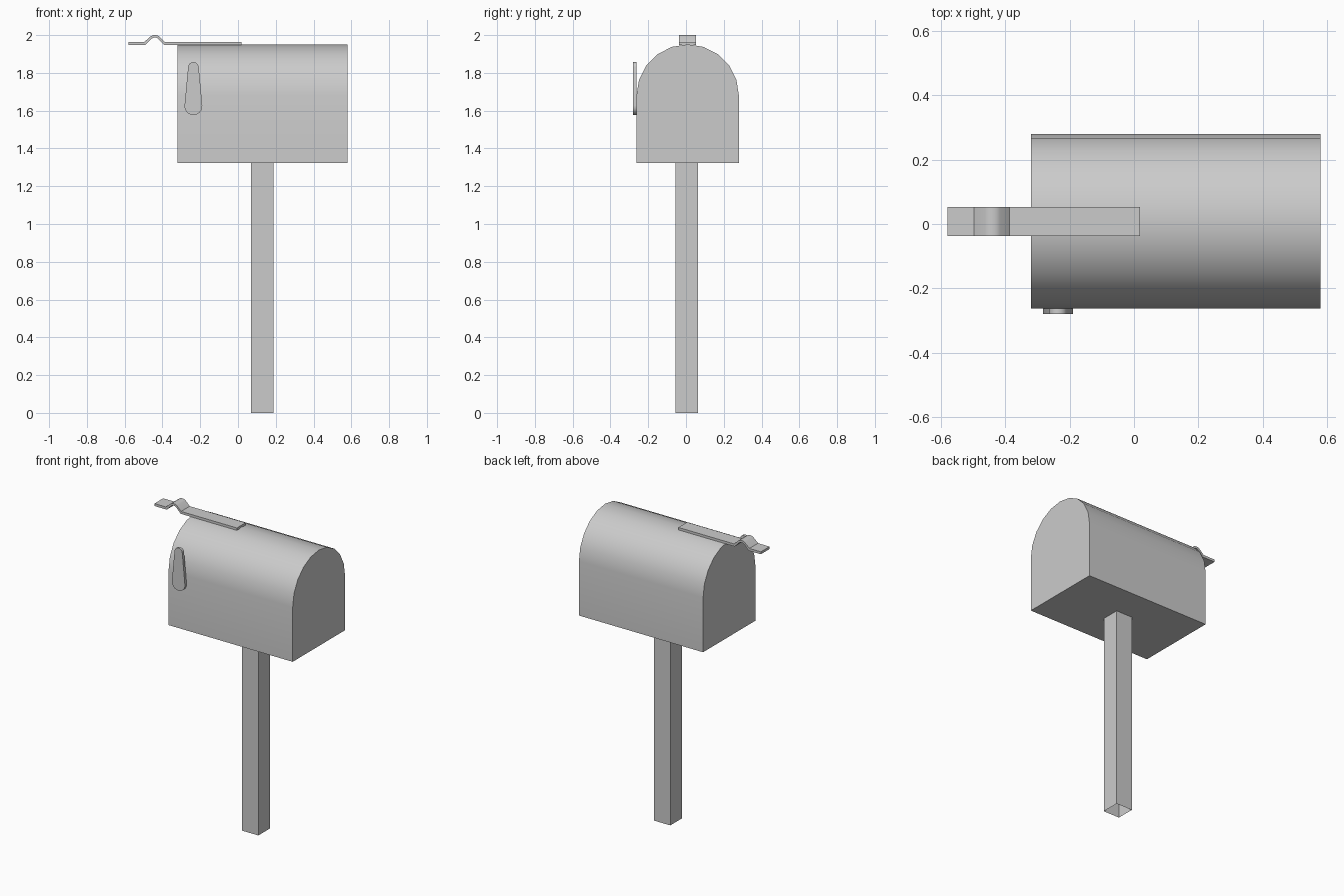
import bpy, bmesh
from math import sin, cos, pi, radians
from mathutils import Vector

if "Cube" in bpy.data.objects:
    bpy.data.objects.remove(bpy.data.objects["Cube"])


def make_object(name, bm, smooth=True):
    bmesh.ops.recalc_face_normals(bm, faces=bm.faces)
    mesh = bpy.data.meshes.new(name)
    bm.to_mesh(mesh)
    bm.free()
    obj = bpy.data.objects.new(name, mesh)
    bpy.context.collection.objects.link(obj)
    if smooth:
        bpy.ops.object.select_all(action='DESELECT')
        obj.select_set(True)
        bpy.context.view_layer.objects.active = obj
        bpy.ops.object.shade_smooth_by_angle(angle=radians(30))
    return obj


def extrude_profile(name, points, direction, caps=True, smooth=True):
    """Sweep a closed 3D outline along a vector; optionally leave it open-ended."""
    bm = bmesh.new()
    d = Vector(direction)
    a = [bm.verts.new(p) for p in points]
    b = [bm.verts.new(Vector(p) + d) for p in points]
    n = len(a)
    for i in range(n):
        j = (i + 1) % n
        bm.faces.new((a[i], a[j], b[j], b[i]))
    if caps:
        bm.faces.new(a)
        bm.faces.new(b)
    return make_object(name, bm, smooth)


def arc(cx, cz, r, start, end, steps):
    angles = [radians(start + (end - start) * i / steps) for i in range(steps + 1)]
    return [(cx + r * cos(t), cz + r * sin(t)) for t in angles]


# Post: square tube, open at the foot
extrude_profile("post", [(0.07, -0.056, 0), (0.187, -0.056, 0),
                         (0.187, 0.063, 0), (0.07, 0.063, 0)],
                (0, 0, 1.325), caps=False, smooth=False)

# Box: straight walls with a half-round roof
box = [(-0.262, 1.322), (0.28, 1.322)] + arc(0.009, 1.68, 0.271, 0, 180, 10)
extrude_profile("mailbox_body", [(-0.32, y, z) for y, z in box], (0.9, 0, 0))

# Signal flag: tapered paddle with rounded ends
flag = arc(-0.236, 1.829, 0.028, 5, 175, 10) + arc(-0.236, 1.624, 0.047, 175, 365, 12)
extrude_profile("signal_flag", [(x, -0.28, z) for x, z in flag], (0, 0.018, 0))

# Latch: thin strip with a raised bump near its free end
upper = [(-0.58, 1.963), (-0.497, 1.963), (-0.463, 1.993), (-0.452, 1.999),
         (-0.44, 2.0), (-0.428, 1.999), (-0.417, 1.993), (-0.387, 1.963), (0.018, 1.963)]
lower = [(0.018, 1.947), (-0.39, 1.947), (-0.423, 1.981), (-0.432, 1.986),
         (-0.44, 1.987), (-0.448, 1.986), (-0.457, 1.981), (-0.491, 1.947), (-0.58, 1.947)]
extrude_profile("latch_strip", [(x, -0.037, z) for x, z in upper + lower], (0, 0.09, 0))
